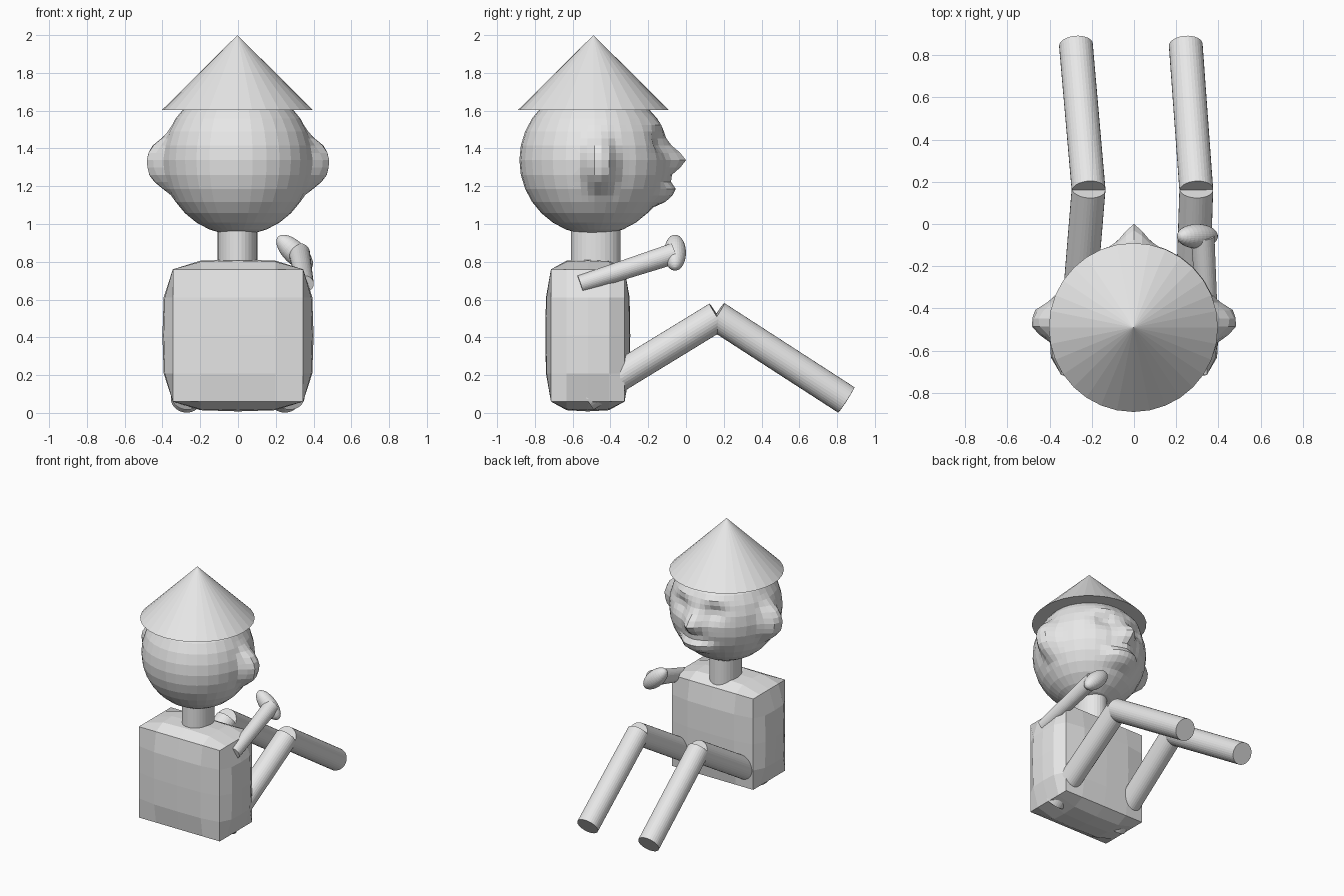
import bpy, bmesh, math
from mathutils import Vector, Matrix

if "Cube" in bpy.data.objects:
    bpy.data.objects.remove(bpy.data.objects["Cube"], do_unlink=True)

clay = bpy.data.materials.new("clay_grey")
clay.use_nodes = True
clay.diffuse_color = (0.8, 0.8, 0.8, 1)
clay.node_tree.nodes["Principled BSDF"].inputs["Base Color"].default_value = (0.8, 0.8, 0.8, 1)


def finish(bm, name):
    bmesh.ops.recalc_face_normals(bm, faces=bm.faces)
    mesh = bpy.data.meshes.new(name)
    bm.to_mesh(mesh)
    bm.free()
    mesh.materials.append(clay)
    obj = bpy.data.objects.new(name, mesh)
    bpy.context.collection.objects.link(obj)
    return obj


def rod(name, start, end, r1, r2):
    """Capped cylinder or cone between two points."""
    a, b = Vector(start), Vector(end)
    turn = (b - a).to_track_quat('Z', 'Y').to_matrix().to_4x4()
    bm = bmesh.new()
    bmesh.ops.create_cone(bm, cap_ends=True, segments=32, radius1=r1, radius2=r2,
                          depth=(b - a).length,
                          matrix=Matrix.Translation((a + b) / 2) @ turn)
    return finish(bm, name)


# Hat
rod("hat", (-0.003, -0.49, 1.603), (-0.003, -0.49, 2.0), 0.4, 0)

# Neck, deeper than wide
neck = rod("neck", (0, 0, 0.76), (0, 0, 1.05), 0.105, 0.105)
neck.data.transform(Matrix.Translation((-0.003, -0.478, 0)) @ Matrix.Diagonal((1, 1.25, 1, 1)))

# Torso: gridded box whose six sides bulge away from straight edges
bm = bmesh.new()
bmesh.ops.create_cube(bm, size=2)
bmesh.ops.subdivide_edges(bm, edges=bm.edges[:], cuts=3, use_grid_fill=True)
half, bulge = (0.345, 0.195, 0.35), (0.055, 0.03, 0.052)


def swell(t):
    return 0 if abs(t) > 0.9 else (0.88 if abs(t) > 0.2 else 1)


for v in bm.verts:
    u = v.co.copy()
    for i in range(3):
        if abs(u[i]) > 0.9:
            out = half[i] + bulge[i] * swell(u[i - 1]) * swell(u[i - 2])
            v.co[i] = math.copysign(out, u[i])
        else:
            v.co[i] = u[i] * 1.15 * half[i]
    v.co += Vector((0, -0.52, 0.41))
finish(bm, "torso")

# Head: faceted ball with denser faces around the features
bm = bmesh.new()
bmesh.ops.create_uvsphere(bm, u_segments=32, v_segments=16, radius=0.397)
dense = [e for e in bm.edges
         if all((v.co.y > 0.12 or (abs(v.co.x) > 0.29 and v.co.y > -0.15))
                and abs(v.co.z) < 0.32 for v in e.verts)]
bmesh.ops.subdivide_edges(bm, edges=dense, cuts=1, use_grid_fill=True)

# Facial features: x, z, width, height, push, power
features = [(0, 0, 0.06, 0.065, 0.088, 2),         # nose
            (0, -0.175, 0.13, 0.06, 0.065, 4),     # lips
            (0.14, 0.09, 0.07, 0.05, -0.04, 2),    # eye sockets
            (-0.14, 0.09, 0.07, 0.05, -0.04, 2),
            (0.13, 0.19, 0.09, 0.035, 0.02, 2),    # brows
            (-0.13, 0.19, 0.09, 0.035, 0.02, 2)]
for v in bm.verts:
    p = v.co.copy()
    if p.y > 0.05:
        for x, z, w, h, push, power in features:
            d = math.hypot((p.x - x) / w, (p.z - z) / h)
            v.co.y += push * math.exp(-d ** power)
    # Ears
    d = math.hypot((p.y - 0.03) / 0.085, (p.z + 0.02) / 0.135)
    if abs(p.x) > 0.25:
        v.co.x += math.copysign(0.088 * math.exp(-d ** 4), p.x)
    v.co += Vector((0, -0.485, 1.338))
finish(bm, "head")

# Legs, bent at the knee
for side, s, knee_x, foot_x in (("left", 1, 0.295, 0.245), ("right", -1, -0.215, -0.275)):
    rod(side + "_thigh", (s * 0.272, -0.53, 0.085), (knee_x, 0.165, 0.51), 0.08, 0.08)
    rod(side + "_shin", (knee_x, 0.16, 0.514), (foot_x, 0.848, 0.069), 0.08, 0.08)

# Single raised arm with an oval hand
rod("left_arm", (0.355, -0.56, 0.682), (0.325, -0.06, 0.845), 0.046, 0.056)
bm = bmesh.new()
bmesh.ops.create_uvsphere(
    bm, u_segments=32, v_segments=16, radius=1,
    matrix=Matrix.Translation((0.3, -0.058, 0.848))
    @ Matrix.Rotation(math.radians(-46), 4, 'Y')
    @ Matrix.Diagonal((0.06, 0.058, 0.122, 1)))
finish(bm, "left_hand")
